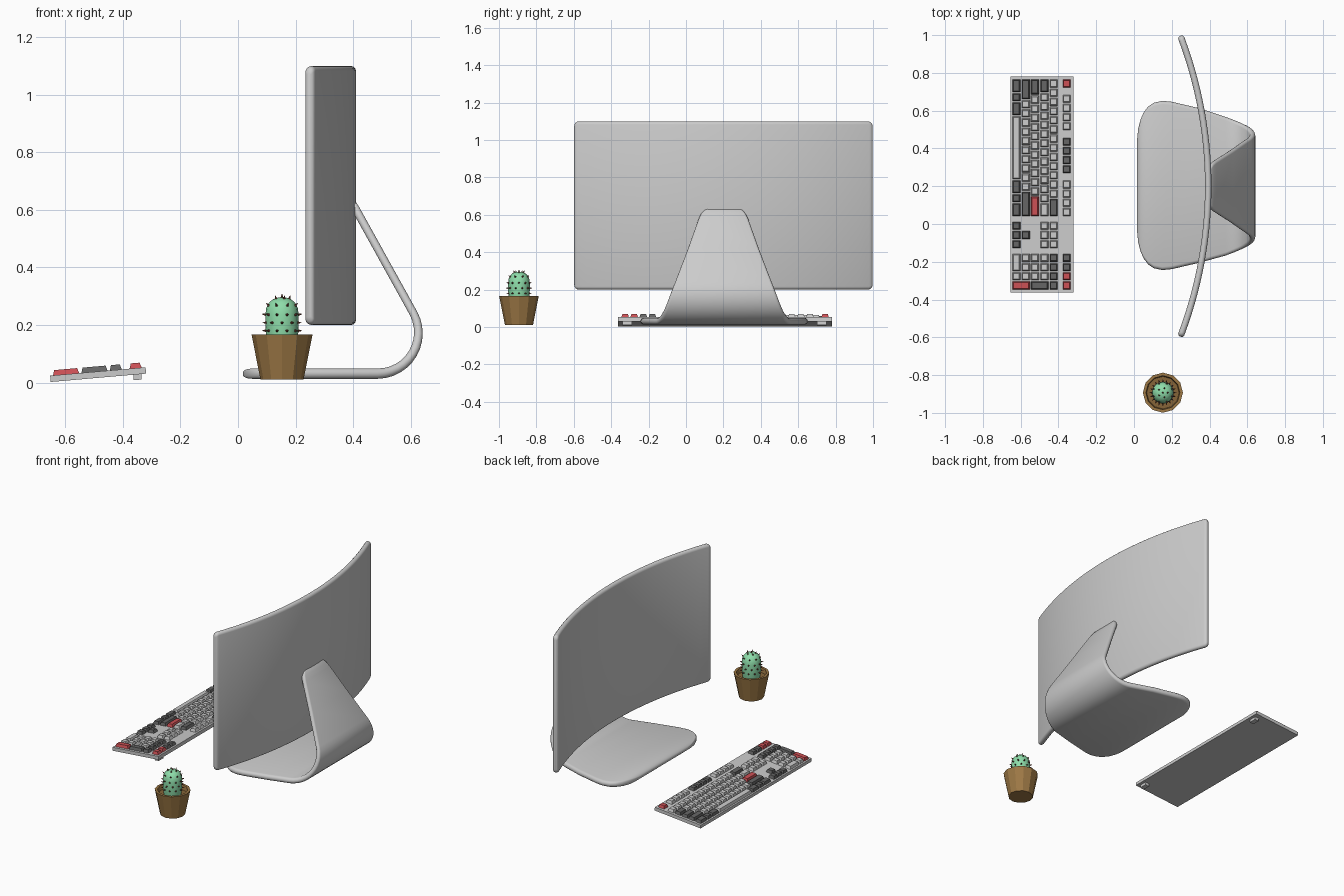
import bpy, bmesh
from math import sin, cos, asin, sqrt, pi, radians
from mathutils import Vector, Matrix

if "Cube" in bpy.data.objects:
    bpy.data.objects.remove(bpy.data.objects["Cube"])


def material(name, rgb):
    m = bpy.data.materials.new(name)
    m.diffuse_color = (*rgb, 1)
    m.use_nodes = True
    m.node_tree.nodes["Principled BSDF"].inputs["Base Color"].default_value = m.diffuse_color
    return m


RED = material("red", (0.60, 0.08, 0.09))
DARK = material("dark_grey", (0.13, 0.13, 0.13))
CLAY = material("clay", (0.34, 0.19, 0.06))
SOIL = material("soil", (0.24, 0.13, 0.04))
GREEN = material("green", (0.27, 0.72, 0.40))
SPINE = material("spine", (0.16, 0.05, 0.03))


def finish(name, bm, mat=None, smooth=None):
    bmesh.ops.recalc_face_normals(bm, faces=bm.faces)
    me = bpy.data.meshes.new(name)
    bm.to_mesh(me)
    bm.free()
    ob = bpy.data.objects.new(name, me)
    bpy.context.collection.objects.link(ob)
    if mat:
        me.materials.append(mat)
    if smooth:
        bpy.ops.object.select_all(action='DESELECT')
        ob.select_set(True)
        bpy.context.view_layer.objects.active = ob
        bpy.ops.object.shade_smooth_by_angle(angle=radians(smooth))
    return ob


def loft(bm, rings):
    """Join closed rings of points and cap both ends."""
    rings = [[bm.verts.new(p) for p in r] for r in rings]
    n = len(rings[0])
    for a, b in zip(rings, rings[1:]):
        for i in range(n):
            j = (i + 1) % n
            bm.faces.new((a[i], a[j], b[j], b[i]))
    bm.faces.new(rings[0])
    bm.faces.new(rings[-1])


def ribbon(name, rows, axis):
    """Round-edged bent sheet; rows are (centre, normal, half width, half thickness)."""
    rings = []
    for p, n, w, t in rows:
        ring = []
        for side in (0, pi):
            for k in range(7):
                a = side - pi / 2 + k * pi / 6
                off = (w - t) * (1 if side == 0 else -1)
                ring.append(p + axis * (off + t * cos(a)) + n * (t * sin(a)))
        rings.append(ring)
    bm = bmesh.new()
    loft(bm, rings)
    return finish(name, bm, smooth=40)


def lathe(name, profile, sides, centre, mat, smooth=None):
    bm = bmesh.new()
    loft(bm, [[centre + Vector((r * cos(2 * pi * i / sides), r * sin(2 * pi * i / sides), z))
               for i in range(sides)] for r, z in profile])
    return finish(name, bm, mat, smooth)


MID_Y = 0.2

# Curved screen
R, HALF_T, CORNER = 2.225, 0.017, 0.025
end = asin(0.796 / R)
left = []
for d, f in ((0, 0.35), (0.004, 0.75), (0.01, 0.95), (0.017, 1), (CORNER, 1)):
    h = 0.45 - CORNER + sqrt(max(0, CORNER ** 2 - (CORNER - d) ** 2))
    left.append((-end + d / R, h, HALF_T * f))
lim = end - CORNER / R
middle = [(-lim + 2 * lim * i / 28, 0.45, HALF_T) for i in range(1, 28)]
right = [(-a, h, t) for a, h, t in reversed(left)]
rows = []
for a, h, t in left + middle + right:
    n = Vector((cos(a), sin(a), 0))
    rows.append((Vector((0.393 - R, MID_Y, 0.65)) + n * R, n, h, t))
ribbon("screen", rows, Vector((0, 0, 1)))

# Stand: foot plate, bend and leaning neck in one sheet
down = Vector((0, 0, -1))
rows = []
for x, w, t in ((0.017, 0.25, 0.006), (0.022, 0.30, 0.012), (0.033, 0.345, 0.016),
                (0.05, 0.385, 0.018), (0.075, 0.418, 0.018), (0.105, 0.438, 0.018),
                (0.15, 0.448, 0.018), (0.2, 0.443, 0.018), (0.35, 0.408, 0.018)):
    rows.append((Vector((x, MID_Y + 0.004, 0.031)), down, w, t))
for i in range(13):
    f = i / 12
    a = radians(-90 + 119 * f)
    n = Vector((cos(a), 0, sin(a)))
    rows.append((Vector((0.485, MID_Y, 0.173)) + n * 0.142, n, 0.367 - 0.11 * f, 0.018 - 0.004 * f))
base = rows[-1][0]
lean = Vector((-n.z, 0, n.x))
for s, w, t in ((0.2, 0.19, 0.014), (0.38, 0.134, 0.014), (0.41, 0.122, 0.014),
                (0.432, 0.106, 0.013), (0.446, 0.085, 0.011)):
    rows.append((base + lean * s, n, w, t))
ribbon("stand", rows, Vector((0, 1, 0)))

# Keyboard, built flat and then tilted up at the far edge
TILT = Matrix.Translation((-0.651, 0, 0.002)) @ Matrix.Rotation(radians(-5), 4, 'Y')
U, PITCH, KEY_Y, TOP = 0.0486, 0.0495, 0.768, 0.022


def box(bm, x0, x1, y0, y1, z0, z1, inset=0):
    loft(bm, [[(x0 + i, y0 + i, z), (x1 - i, y0 + i, z), (x1 - i, y1 - i, z), (x0 + i, y1 - i, z)]
              for z, i in ((z0, 0), (z1, inset))])


bm = bmesh.new()
box(bm, 0, 0.333, -0.363, 0.78, 0, TOP)
finish("keyboard_case", bm).matrix_world = TILT
bm = bmesh.new()
for y in (-0.315, 0.725):
    box(bm, 0.288, 0.316, y - 0.025, y + 0.025, -0.019, 0.001)
finish("keyboard_feet", bm).matrix_world = TILT

keys = {c: bmesh.new() for c in "LDR"}


def key(colour, row, start, width=1, tall=1):
    x = 0.031 + row * PITCH
    y = KEY_Y - start * U
    g = 0.0035
    box(keys[colour], x - PITCH / 2 + g, x + (tall - 0.5) * PITCH - g,
        y - width * U + g, y - g, TOP - 0.001, TOP + 0.018, 0.006)


# Each run: row, start, then (colour, width, count)
F = 5.4
runs = [
    (0, 0, [("D", 1.5, 1), ("D", 1, 1), ("D", 1.5, 1), ("L", 7, 1), ("D", 1.5, 1), ("D", 1, 1), ("D", 1.5, 1)]),
    (1, 0, [("D", 2.25, 1), ("L", 1, 10), ("D", 2.75, 1)]),
    (2, 0, [("D", 1.75, 1), ("L", 1, 11), ("R", 2.25, 1)]),
    (3, 0, [("D", 1.5, 1), ("L", 1, 12), ("L", 1.5, 1)]),
    (4, 0, [("L", 1, 13), ("D", 2, 1)]),
    (F, 0, [("R", 1, 1)]), (F, 1.667, [("L", 1, 4)]), (F, 6.333, [("D", 1, 4)]), (F, 11, [("L", 1, 4)]),
    (0, 15.5, [("D", 1, 3)]), (1, 16.5, [("D", 1, 1)]), (3, 15.5, [("L", 1, 3)]), (4, 15.5, [("L", 1, 3)]),
    (0, 19, [("L", 2, 1), ("L", 1, 1)]), (1, 19, [("L", 1, 3)]), (2, 19, [("L", 1, 3)]),
    (3, 19, [("L", 1, 3)]), (4, 19, [("D", 1, 4)]), (F, 19, [("D", 1, 2), ("R", 1, 2)]),
]
for row, start, parts in runs:
    for colour, width, count in parts:
        for _ in range(count):
            key(colour, row, start, width)
            start += width
key("R", 0, 22, tall=2)
key("D", 2, 22, tall=2)
for c, name, mat in (("L", "light_keys", None), ("D", "dark_keys", DARK), ("R", "red_keys", RED)):
    finish(name, keys[c], mat).matrix_world = TILT

# Plant pot with soil
POT = Vector((0.153, -0.893, 0))
lathe("pot", [(0.075, 0.011), (0.106, 0.167), (0.09, 0.167), (0.084, 0.125)], 12, POT, CLAY)
lathe("soil", [(0.083, 0.12), (0.086, 0.138)], 12, POT, SOIL)

# Cactus body and spines
body = [(0.05, 0.13), (0.056, 0.165), (0.058, 0.2), (0.058, 0.235), (0.055, 0.258),
        (0.046, 0.277), (0.032, 0.289), (0.015, 0.295), (0.002, 0.296)]
lathe("cactus", body, 16, POT, GREEN, 40)
bm = bmesh.new()
spots = [(r, z, lift, 2 * pi * (i + 0.5 * (k % 2)) / count)
         for k, (r, z, lift, count) in enumerate(((0.057, 0.18, 0, 10), (0.058, 0.208, 0, 10),
                                                  (0.058, 0.236, 10, 10), (0.050, 0.268, 40, 8),
                                                  (0.025, 0.291, 70, 5), (0, 0.296, 90, 1)))
         for i in range(count)]
for r, z, lift, a in spots:
    e = radians(lift)
    d = Vector((cos(a) * cos(e), sin(a) * cos(e), sin(e)))
    p = POT + Vector((r * cos(a), r * sin(a), z)) + d * 0.004
    m = Matrix.Translation(p) @ d.to_track_quat('Z', 'Y').to_matrix().to_4x4()
    bmesh.ops.create_cone(bm, cap_ends=True, segments=5, radius1=0.0065, radius2=0.0005, depth=0.018, matrix=m)
finish("spines", bm, SPINE)
